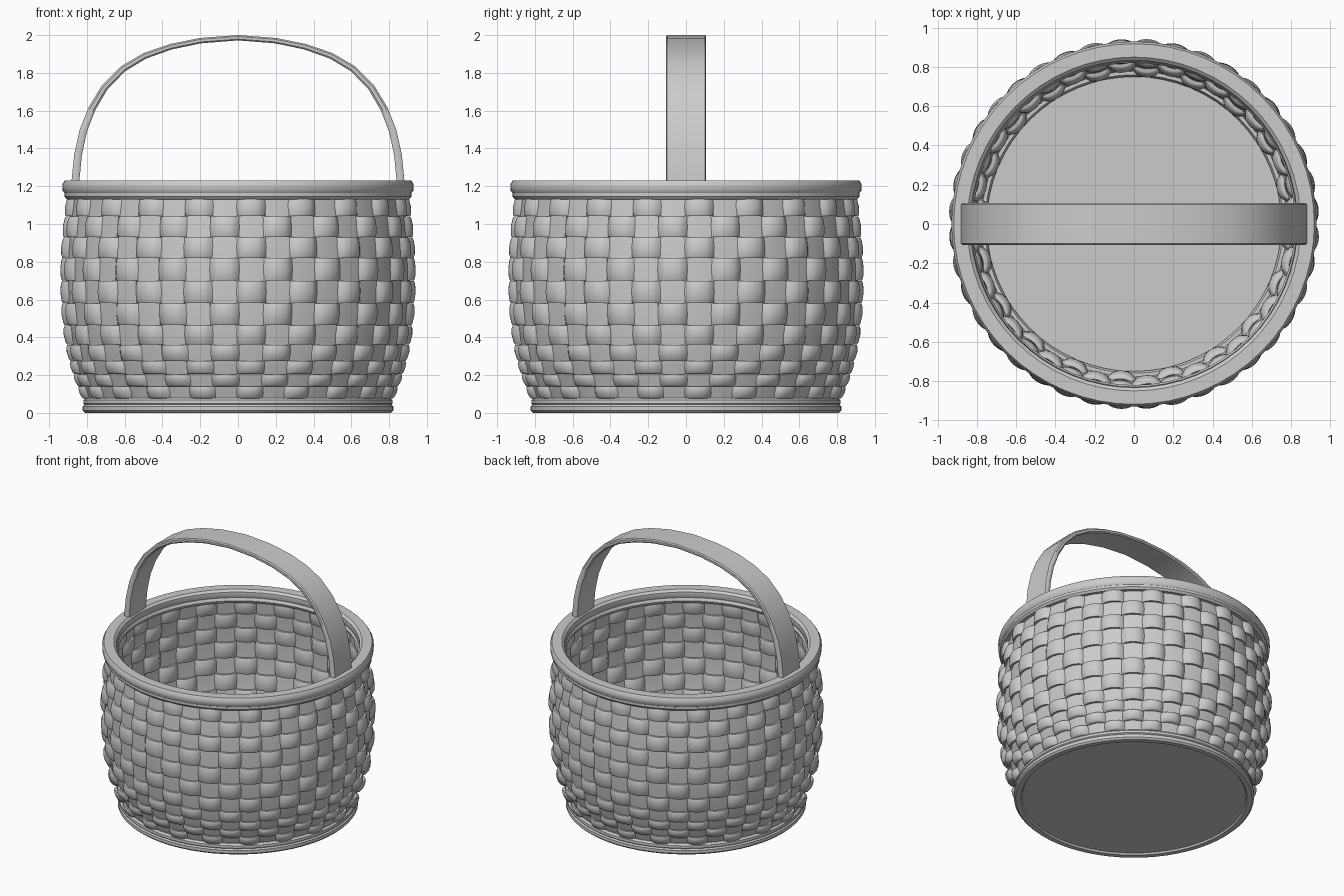
import bpy, bmesh, math
from mathutils import Vector

if "Cube" in bpy.data.objects:
    bpy.data.objects.remove(bpy.data.objects["Cube"])

STAKES = 40
CELL = 2 * math.pi / STAKES
PROFILE = [(0.04, 0.775), (0.10, 0.795), (0.20, 0.833), (0.30, 0.861), (0.40, 0.879),
           (0.55, 0.895), (0.70, 0.900), (0.85, 0.897), (1.00, 0.884), (1.18, 0.862)]
ROWS = [0.075, 0.14, 0.205, 0.275, 0.36, 0.465, 0.58, 0.70, 0.82, 0.93, 1.04, 1.145]


def wall_radius(z):
    for (z0, r0), (z1, r1) in zip(PROFILE, PROFILE[1:]):
        if z <= z1:
            return r0 + (r1 - r0) * (z - z0) / (z1 - z0)
    return PROFILE[-1][1]


def make_object(name, bm, angle=40):
    bmesh.ops.recalc_face_normals(bm, faces=bm.faces)
    mesh = bpy.data.meshes.new(name)
    bm.to_mesh(mesh)
    bm.free()
    ob = bpy.data.objects.new(name, mesh)
    bpy.context.collection.objects.link(ob)
    bpy.ops.object.select_all(action='DESELECT')
    ob.select_set(True)
    bpy.context.view_layer.objects.active = ob
    bpy.ops.object.shade_smooth_by_angle(angle=math.radians(angle))
    return ob


def skin(bm, loops, closed):
    """Bridge a list of closed point loops into a tube."""
    rings = [[bm.verts.new(p) for p in loop] for loop in loops]
    n = len(rings[0])
    for i in range(len(rings) if closed else len(rings) - 1):
        a, b = rings[i], rings[(i + 1) % len(rings)]
        for j in range(n):
            k = (j + 1) % n
            bm.faces.new((a[j], a[k], b[k], b[j]))
    if not closed:
        bm.faces.new(rings[0])
        bm.faces.new(rings[-1])


def polar(r, t, z):
    return (r * math.cos(t), r * math.sin(t), z)


def hoop(name, section, steps=64):
    bm = bmesh.new()
    skin(bm, [[polar(r, 2 * math.pi * i / steps, z) for r, z in section]
              for i in range(steps)], True)
    return make_object(name, bm)


# Horizontal weavers: rings waving in and out around the stakes
SECTION = [(0.008, -0.49), (0.014, -0.36), (0.018, 0), (0.014, 0.36), (0.008, 0.49),
           (-0.008, 0.49), (-0.014, 0.36), (-0.018, 0), (-0.014, -0.36), (-0.008, -0.49)]
STEPS = 8
bm = bmesh.new()
for row, (z0, z1) in enumerate(zip(ROWS, ROWS[1:])):
    mid, height = (z0 + z1) / 2, z1 - z0
    sign = 1 if row % 2 == 0 else -1
    loops = []
    for i in range(STAKES * STEPS):
        t = i * CELL / STEPS
        # raised just right of the front centre on even rows
        s = sign * math.sin(math.pi * (t + math.pi / 2) / CELL)
        wave = 0.027 * math.copysign(abs(s) ** 0.55, s)
        loops.append([polar(wall_radius(mid + f * height) + wave + d, t, mid + f * height)
                      for d, f in SECTION])
    skin(bm, loops, True)
make_object("weavers", bm, 50)

# Vertical stakes following the wall profile
bm = bmesh.new()
half = 0.46 * CELL
for k in range(STAKES):
    t = (k + 0.5) * CELL
    skin(bm, [[polar(r + 0.010, t - half, z), polar(r + 0.013, t, z),
               polar(r + 0.010, t + half, z), polar(r - 0.010, t + half, z),
               polar(r - 0.013, t, z), polar(r - 0.010, t - half, z)]
              for z, r in PROFILE], False)
make_object("stakes", bm)

# Top rim: upper hoop and the thinner lashing hoop beneath it
hoop("top_rim", [(0.84, 1.165), (0.915, 1.16), (0.928, 1.175), (0.93, 1.21), (0.918, 1.23),
                 (0.85, 1.23), (0.833, 1.215), (0.83, 1.18)])
hoop("lower_rim", [(0.83, 1.135), (0.905, 1.13), (0.918, 1.145), (0.918, 1.175),
                   (0.83, 1.175), (0.82, 1.155)])

# Base hoops and floor
hoop("base_ring", [(0.775, 0.0), (0.81, 0.0), (0.822, 0.012), (0.822, 0.035), (0.81, 0.047),
                   (0.765, 0.047), (0.76, 0.02)])
hoop("upper_base_ring", [(0.76, 0.04), (0.81, 0.04), (0.818, 0.05), (0.817, 0.068),
                         (0.805, 0.08), (0.76, 0.08), (0.75, 0.06)])
bm = bmesh.new()
skin(bm, [[polar(0.785, 2 * math.pi * i / 64, z) for i in range(64)]
          for z in (0.012, 0.045)], False)
make_object("floor", bm)

# Arched handle: flat strap swept over a half outline, mirrored
HALF = [(0.885, 1.15), (0.88, 1.24), (0.867, 1.37), (0.838, 1.50), (0.79, 1.62), (0.72, 1.735),
        (0.62, 1.835), (0.50, 1.905), (0.36, 1.953), (0.20, 1.985)]
path = [Vector(p) for p in HALF + [(0, 2.0)] + [(-x, z) for x, z in reversed(HALF)]]
bm = bmesh.new()
loops = []
for i, p in enumerate(path):
    d = (path[min(i + 1, len(path) - 1)] - path[max(i - 1, 0)]).normalized()
    thick = 0.028 + 0.017 * abs(p.x) ** 2
    n = Vector((-d.y, d.x)) * thick
    q, e = p + n, n * 0.25
    loops.append([(a.x, y, a.y) for a, y in (
        (p, -0.100), (p, 0.100), (p + e, 0.107), (q - e, 0.107),
        (q, 0.100), (q, -0.100), (q - e, -0.107), (p + e, -0.107))])
skin(bm, loops, False)
make_object("handle", bm, 35)
